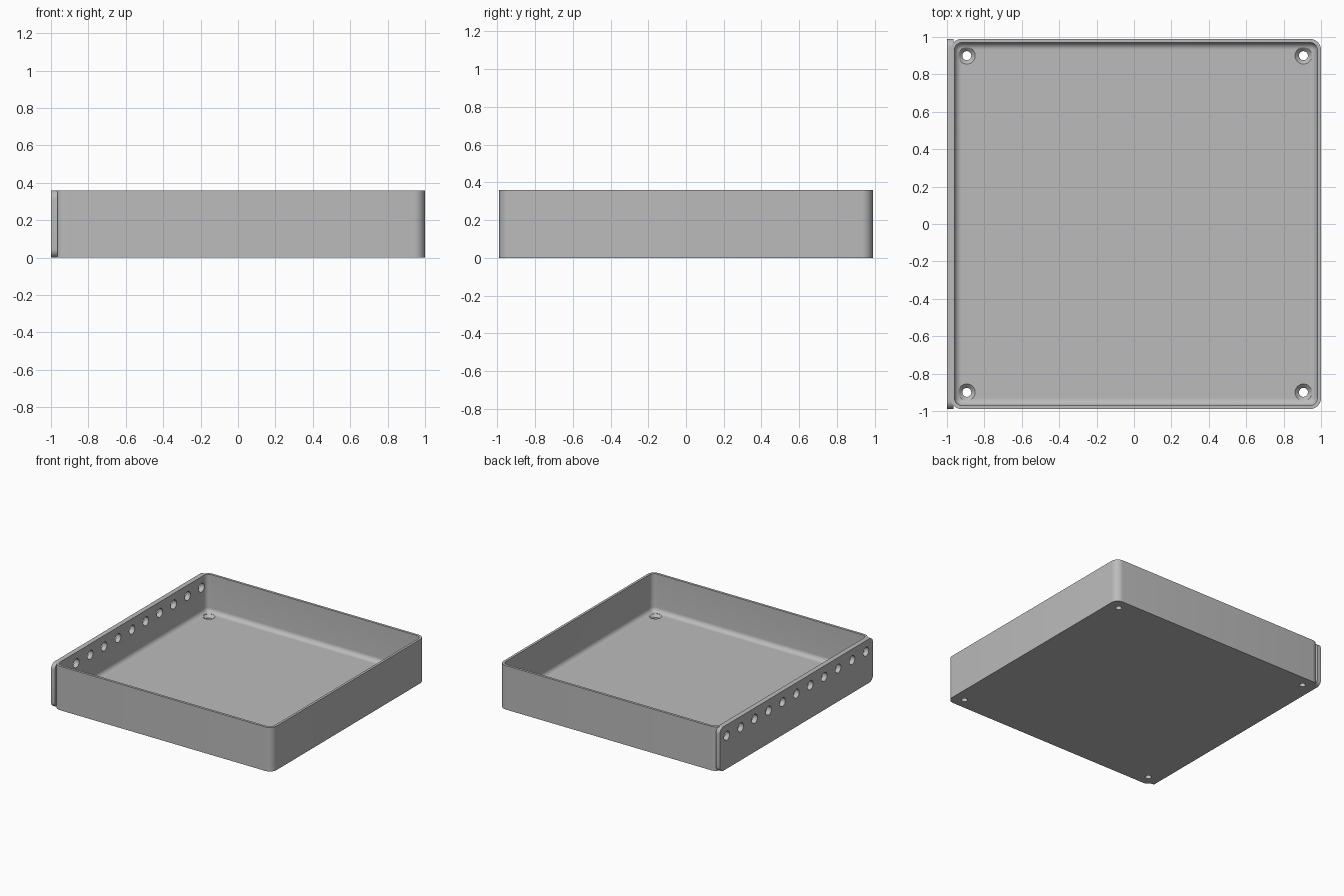
import bpy, bmesh, math
from mathutils import Matrix

cube = bpy.data.objects.get("Cube")
if cube:
    bpy.data.objects.remove(cube, do_unlink=True)

grey = bpy.data.materials.new("plain grey")
grey.use_nodes = True
colour = (0.5, 0.5, 0.5, 1)
grey.diffuse_color = colour
grey.node_tree.nodes["Principled BSDF"].inputs["Base Color"].default_value = colour

HEIGHT, FLOOR = 0.36, 0.05
HALF, CENTRE = 0.99, 0.01
WALL, FILLET, CORNER = 0.02, 0.037, 0.06


def rounded_rect(hx, hy, r, steps=8):
    """Outline points of a rectangle with rounded corners."""
    pts = []
    for i, (sx, sy) in enumerate([(1, 1), (-1, 1), (-1, -1), (1, -1)]):
        for s in range(steps + 1):
            a = (i + s / steps) * math.pi / 2
            pts.append((sx * (hx - r) + r * math.cos(a),
                        sy * (hy - r) + r * math.sin(a)))
    return pts


def loft(name, rings):
    """Join matching closed rings and cap both ends."""
    bm = bmesh.new()
    loops = [[bm.verts.new(p) for p in ring] for ring in rings]
    n = len(loops[0])
    for a, b in zip(loops, loops[1:]):
        for i in range(n):
            j = (i + 1) % n
            bm.faces.new((a[i], a[j], b[j], b[i]))
    bm.faces.new(loops[0][::-1])
    bm.faces.new(loops[-1])
    bmesh.ops.recalc_face_normals(bm, faces=bm.faces)
    return make_object(name, bm)


def make_object(name, bm):
    mesh = bpy.data.meshes.new(name)
    bm.to_mesh(mesh)
    bm.free()
    mesh.materials.append(grey)
    obj = bpy.data.objects.new(name, mesh)
    bpy.context.collection.objects.link(obj)
    return obj


def tray_ring(inset, z):
    h = HALF - inset
    return [(x + CENTRE, y, z) for x, y in rounded_rect(h, h, CORNER - inset)]


# Tray: outer wall, rim, inner wall, floor fillet
rings = [tray_ring(0, 0), tray_ring(0, HEIGHT), tray_ring(WALL, HEIGHT)]
for k in range(9):
    a = k / 8 * math.pi / 2
    rings.append(tray_ring(WALL + FILLET * (1 - math.cos(a)),
                           FLOOR + FILLET * (1 - math.sin(a))))
tray = loft("tray", rings)

# Side plate with rounded ends
outline = rounded_rect(HALF, HEIGHT / 2, 0.045)
side_plate = loft("side_plate", [[(x, y, z + HEIGHT / 2) for y, z in outline]
                                 for x in (-1, -0.965)])

# Row of round holes through the side
bm = bmesh.new()
for i in range(11):
    place = Matrix.Translation((-0.97, (i - 5) * 0.18, 0.27)) @ Matrix.Rotation(math.pi / 2, 4, 'Y')
    bmesh.ops.create_cone(bm, cap_ends=True, segments=32, radius1=0.036,
                          radius2=0.036, depth=0.12, matrix=place)
side_cutter = make_object("side_hole_cutter", bm)


# Countersunk screw holes in the floor corners
def screw_rings(x, y):
    profile = [(0.024, -0.05), (0.024, FLOOR - 0.021), (0.045, FLOOR), (0.045, FLOOR + 0.03)]
    return [[(x + r * math.cos(t * math.pi / 16), y + r * math.sin(t * math.pi / 16), z)
             for t in range(32)] for r, z in profile]


screw_cutters = [loft("screw_hole_cutter", screw_rings(CENTRE - 0.004 + sx * 0.9, sy * 0.9))
                 for sx in (-1, 1) for sy in (-1, 1)]


def cut(obj, cutters):
    for c in cutters:
        mod = obj.modifiers.new("holes", 'BOOLEAN')
        mod.operation = 'DIFFERENCE'
        mod.solver = 'EXACT'
        mod.object = c
    bpy.context.view_layer.update()
    done = obj.evaluated_get(bpy.context.evaluated_depsgraph_get())
    mesh = bpy.data.meshes.new_from_object(done)
    obj.modifiers.clear()
    obj.data = mesh


cut(tray, [side_cutter] + screw_cutters)
cut(side_plate, [side_cutter])
for c in [side_cutter] + screw_cutters:
    bpy.data.objects.remove(c, do_unlink=True)

# Smooth curves, sharp edges
bpy.ops.object.select_all(action='DESELECT')
for obj in (tray, side_plate):
    obj.select_set(True)
bpy.context.view_layer.objects.active = tray
bpy.ops.object.shade_smooth_by_angle(angle=math.radians(30))
